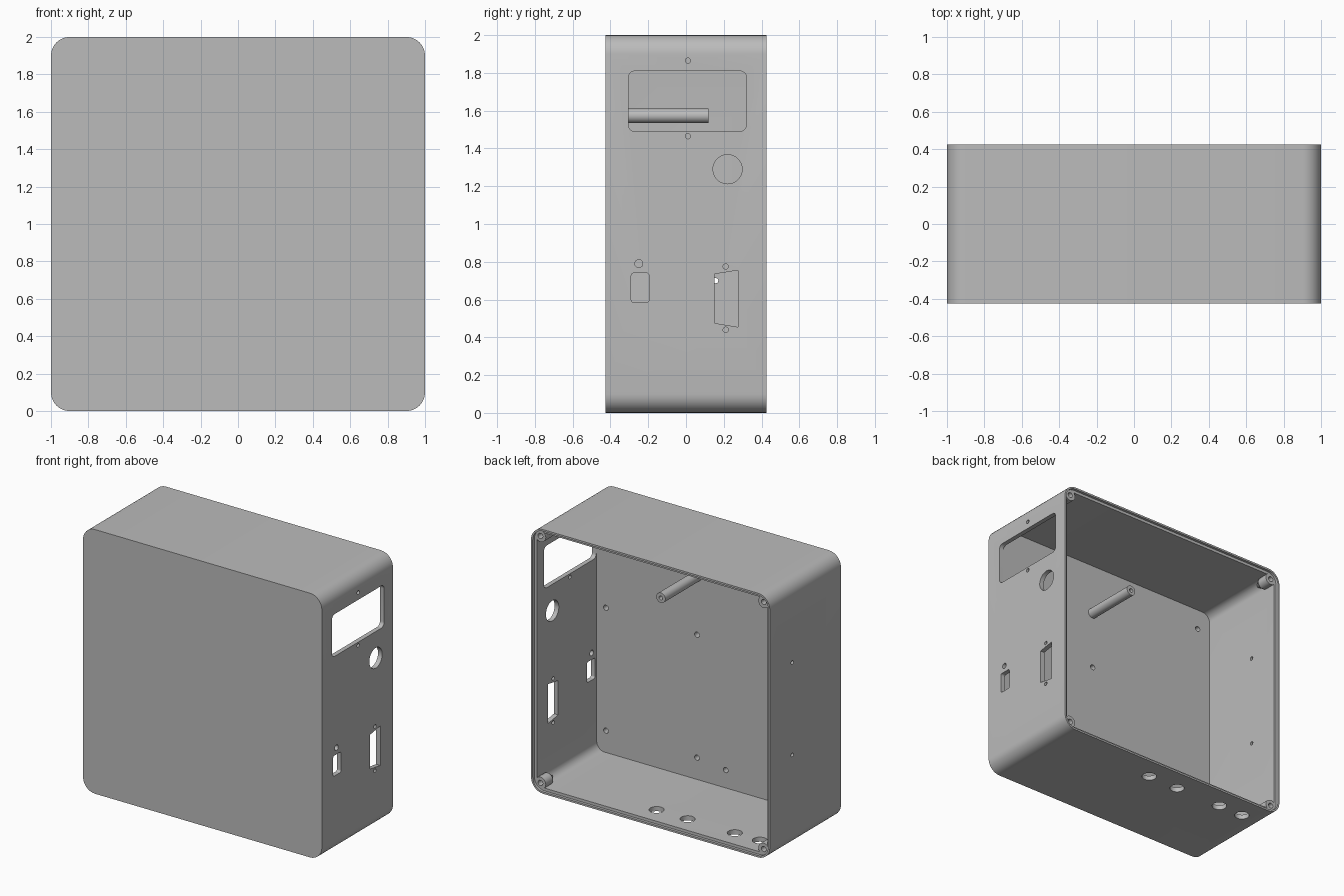
import bpy, bmesh
from math import sin, cos, pi, radians

old = bpy.data.objects.get("Cube")
if old:
    bpy.data.objects.remove(old, do_unlink=True)

grey = bpy.data.materials.new("plain grey")
grey.use_nodes = True
grey.diffuse_color = (0.5, 0.5, 0.5, 1)
grey.node_tree.nodes["Principled BSDF"].inputs["Base Color"].default_value = (0.5, 0.5, 0.5, 1)

PLACE = {
    "x": lambda a, b, d: (d, a, b),
    "y": lambda a, b, d: (a, d, b),
    "z": lambda a, b, d: (a, b, d),
}


def circle(cx, cy, r, n=32):
    return [(cx + r * cos(2 * pi * i / n), cy + r * sin(2 * pi * i / n)) for i in range(n)]


def rounded_rect(x0, x1, y0, y1, r, n=8):
    pts = []
    corners = [(x1 - r, y1 - r), (x0 + r, y1 - r), (x0 + r, y0 + r), (x1 - r, y0 + r)]
    for k, (cx, cy) in enumerate(corners):
        for i in range(n + 1):
            t = (k + i / n) * pi / 2
            pts.append((cx + r * cos(t), cy + r * sin(t)))
    return pts


def loft(bm, axis, sections):
    """Bridge (outline, depth) sections along an axis and cap both ends."""
    rings = [[bm.verts.new(PLACE[axis](a, b, d)) for a, b in pts] for pts, d in sections]
    n = len(rings[0])
    for low, high in zip(rings, rings[1:]):
        for i in range(n):
            j = (i + 1) % n
            bm.faces.new((low[i], low[j], high[j], high[i]))
    bm.faces.new(rings[0])
    bm.faces.new(rings[-1])


def finish(bm, name):
    bmesh.ops.recalc_face_normals(bm, faces=bm.faces)
    mesh = bpy.data.meshes.new(name)
    bm.to_mesh(mesh)
    bm.free()
    mesh.materials.append(grey)
    ob = bpy.data.objects.new(name, mesh)
    bpy.context.scene.collection.objects.link(ob)
    return ob


def select(ob):
    bpy.ops.object.select_all(action="DESELECT")
    ob.select_set(True)
    bpy.context.view_layer.objects.active = ob


def smooth(ob):
    select(ob)
    bpy.ops.object.shade_smooth_by_angle(angle=radians(30))


# Overall sizes
HALF = 0.425     # half depth
WALL = 0.035
LIP = 0.014
LEDGE = 0.405    # lid seat depth
FLOOR = -0.31    # inner face of the thick front
RADIUS = 0.1
BOSS = 0.935     # corner screw offset


def inset(t):
    return rounded_rect(t - 1, 1 - t, t, 2 - t, RADIUS - t)


# Enclosure shell, open at the back with a lid seat
bm = bmesh.new()
loft(bm, "y", [(inset(0), -HALF), (inset(0), HALF), (inset(LIP), HALF),
               (inset(LIP), LEDGE), (inset(WALL), LEDGE), (inset(WALL), FLOOR)])
shell = finish(bm, "enclosure_shell")

# Openings
bm = bmesh.new()


def side_cut(outline):
    loft(bm, "x", [(outline, 0.94), (outline, 1.05)])


side_cut(rounded_rect(-0.305, 0.32, 1.49, 1.81, 0.035))             # display window
side_cut(rounded_rect(-0.29, -0.195, 0.585, 0.74, 0.014))           # small port
side_cut([(0.152, 0.475), (0.275, 0.455), (0.275, 0.755), (0.152, 0.735)])  # tapered port
side_cut(circle(0.22, 1.29, 0.077, 48))                             # round port
side_cut(circle(-0.25, 0.79, 0.021))
for y, z in [(0.01, 1.865), (0.01, 1.465), (0.21, 0.775), (0.21, 0.44)]:
    side_cut(circle(y, z, 0.014, 20))

# Screw holes in the opposite wall
for z in (0.7, 1.4):
    hole = circle(0.157, z, 0.014, 20)
    loft(bm, "x", [(hole, -1.05), (hole, -0.94)])

# Cable holes in the bottom
for x in (0.07, -0.19, -0.585, -0.795):
    hole = circle(x, 0.252, 0.052, 40)
    loft(bm, "z", [(hole, -0.05), (hole, 0.06)])

# Blind mounting holes inside the front
for xs, zs in [((0.125, 0.888), (0.2, 1.13)), ((-0.115, -0.855), (0.17, 1.81))]:
    for x in xs:
        for z in zs:
            hole = circle(x, z, 0.02, 20)
            loft(bm, "y", [(hole, FLOOR - 0.08), (hole, FLOOR + 0.03)])

# Corner screw holes through the lid seat
for sx in (-1, 1):
    for sz in (-1, 1):
        hole = circle(sx * BOSS, 1 + sz * BOSS, 0.021, 24)
        loft(bm, "y", [(hole, 0.3), (hole, 0.5)])

cutter = finish(bm, "opening_cutter")
cutter.hide_render = True
mod = shell.modifiers.new("openings", "BOOLEAN")
mod.operation = "DIFFERENCE"
mod.solver = "EXACT"
mod.object = cutter
select(shell)
bpy.ops.object.modifier_apply(modifier=mod.name)
bpy.data.objects.remove(cutter, do_unlink=True)
smooth(shell)

# Corner screw bosses, tapering into the corners
for sx, side in ((-1, "right"), (1, "left")):
    for sz, level in ((-1, "lower"), (1, "upper")):
        def ring(off, r):
            return circle(sx * off, 1 + sz * off, r, 24)
        bm = bmesh.new()
        loft(bm, "y", [(ring(0.952, 0.015), 0.25), (ring(BOSS, 0.045), 0.32),
                       (ring(BOSS, 0.045), LEDGE + 0.001), (ring(BOSS, 0.02), LEDGE + 0.001),
                       (ring(BOSS, 0.02), 0.33)])
        smooth(finish(bm, f"{level}_{side}_screw_boss"))

# Standoff post with a screw hole in its tip
bm = bmesh.new()
outer, bore = circle(0.127, 1.573, 0.038), circle(0.127, 1.573, 0.015)
loft(bm, "y", [(outer, FLOOR - 0.01), (outer, 0.12), (bore, 0.12), (bore, 0.04)])
smooth(finish(bm, "standoff_post"))
